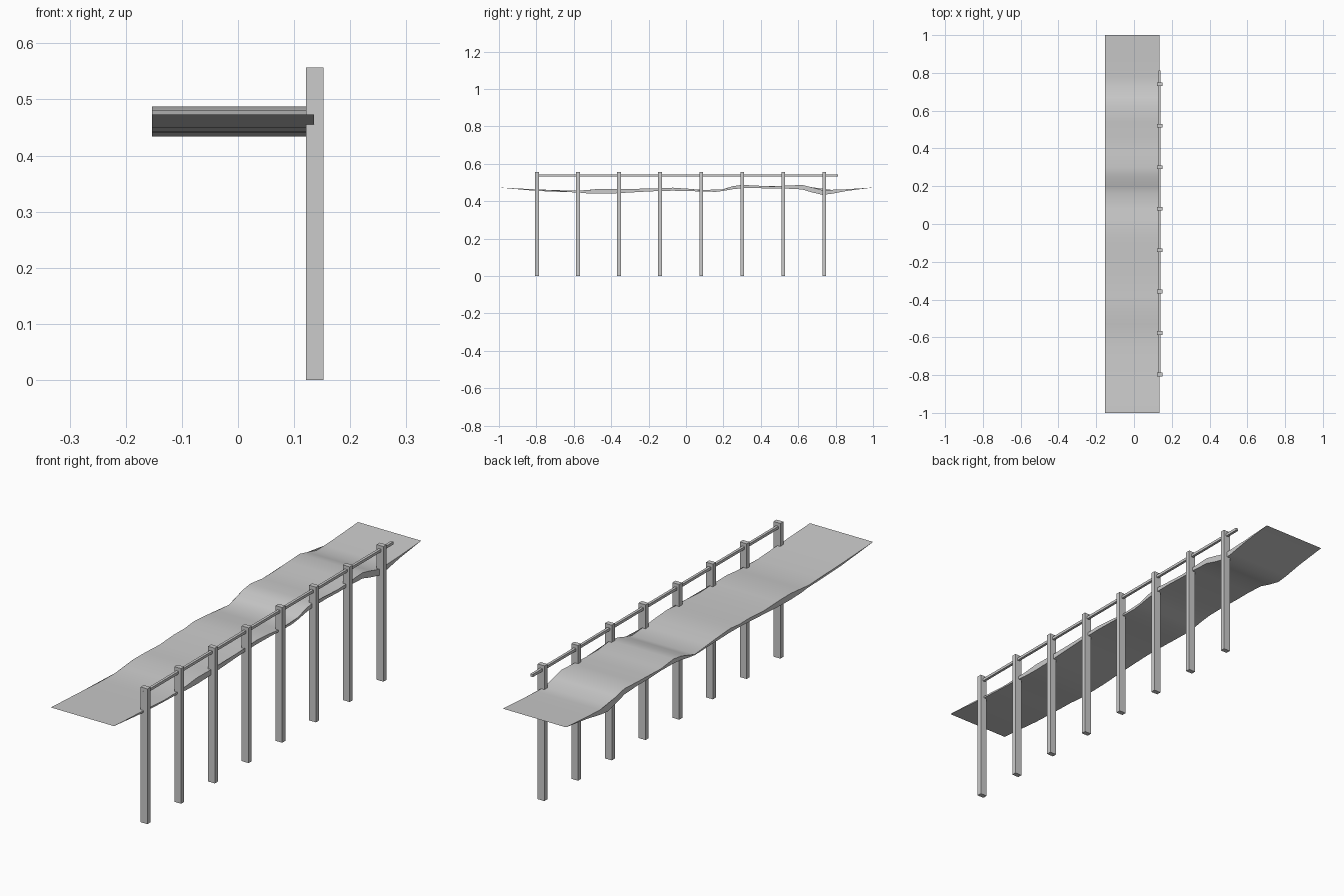
import bpy, bmesh

if "Cube" in bpy.data.objects:
    bpy.data.objects.remove(bpy.data.objects["Cube"])


def box(name, x0, x1, y0, y1, z0, z1):
    bpy.ops.mesh.primitive_cube_add(size=1, location=((x0 + x1) / 2, (y0 + y1) / 2, (z0 + z1) / 2))
    ob = bpy.context.object
    ob.name = name
    ob.scale = (x1 - x0, y1 - y0, z1 - z0)
    bpy.ops.object.transform_apply(location=False, rotation=False, scale=True)
    return ob


# Uneven walkway: (y, underside z, top z), tapering to thin tips
stations = [
    (-0.80, .455, .463), (-0.66, .449, .455), (-0.58, .447, .455),
    (-0.53, .442, .459), (-0.46, .440, .466), (-0.38, .442, .465),
    (-0.29, .447, .461), (-0.20, .452, .467), (-0.13, .455, .466),
    (-0.07, .456, .472), (0.02, .454, .466), (0.08, .452, .459),
    (0.16, .450, .453), (0.20, .455, .464), (0.25, .464, .480),
    (0.30, .469, .487), (0.38, .470, .478), (0.46, .467, .479),
    (0.54, .467, .483), (0.62, .463, .487), (0.67, .448, .475),
    (0.73, .434, .459), (0.78, .440, .460), (0.86, .455, .464),
]
top = [(y, t) for y, b, t in stations]
bottom = [(y, b) for y, b, t in reversed(stations)]
outline = [(-1.0, .473)] + top + [(1.0, .473)] + bottom
bm = bmesh.new()
left = [bm.verts.new((-0.153, y, z)) for y, z in outline]
right = [bm.verts.new((0.135, y, z)) for y, z in outline]
bm.faces.new(left)
bm.faces.new(right[::-1])
n = len(outline)
for i in range(n):
    j = (i + 1) % n
    bm.faces.new((left[i], right[i], right[j], left[j]))
bmesh.ops.triangulate(bm, faces=[f for f in bm.faces if len(f.verts) > 4])
bmesh.ops.recalc_face_normals(bm, faces=bm.faces)
mesh = bpy.data.meshes.new("walkway")
bm.to_mesh(mesh)
bm.free()
walkway = bpy.data.objects.new("walkway", mesh)
bpy.context.collection.objects.link(walkway)
bpy.ops.object.select_all(action='DESELECT')
walkway.select_set(True)
bpy.context.view_layer.objects.active = walkway
bpy.ops.object.shade_smooth_by_angle(angle=0.6)

# Row of posts along one side
for i in range(8):
    y = -0.797 + i * 0.2195
    box(f"post_{i + 1}", 0.121, 0.152, y - 0.01, y + 0.01, 0, 0.557)

# Handrail through the posts
box("handrail", 0.130, 0.141, -0.808, 0.812, 0.532, 0.543)
